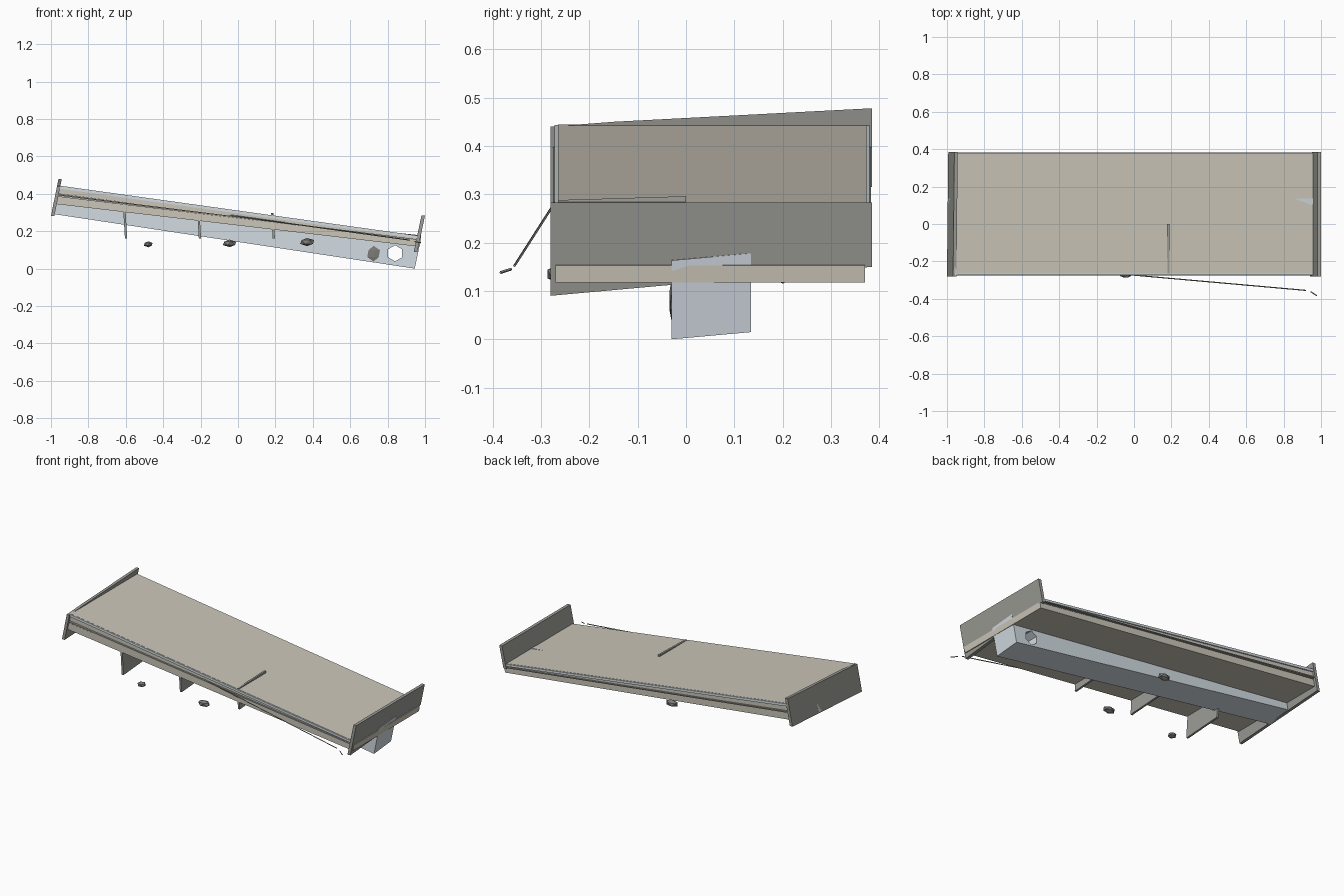
import bpy, bmesh, math
from mathutils import Vector

cube = bpy.data.objects.get("Cube")
if cube:
    bpy.data.objects.remove(cube, do_unlink=True)


def material(name, r, g, b):
    m = bpy.data.materials.new(name)
    m.use_nodes = True
    m.diffuse_color = (r, g, b, 1)
    m.node_tree.nodes["Principled BSDF"].inputs["Base Color"].default_value = (r, g, b, 1)
    return m


TAN = material("warm_tan", .6, .565, .485)
PALE = material("pale_blue_grey", .65, .715, .765)
GREY = material("plate_grey", .33, .33, .305)
DARK = material("dark_grey", .2, .2, .185)


def add_object(name, bm, mat):
    bmesh.ops.recalc_face_normals(bm, faces=bm.faces)
    mesh = bpy.data.meshes.new(name)
    bm.to_mesh(mesh)
    bm.free()
    mesh.materials.append(mat)
    ob = bpy.data.objects.new(name, mesh)
    bpy.context.collection.objects.link(ob)
    return ob


def loft(name, mat, a, b):
    """Solid between two matching outlines."""
    bm = bmesh.new()
    va, vb = [[bm.verts.new(p) for p in ring] for ring in (a, b)]
    bm.faces.new(va)
    bm.faces.new(vb[::-1])
    n = len(va)
    for i in range(n):
        j = (i + 1) % n
        bm.faces.new((va[i], vb[i], vb[j], va[j]))
    return add_object(name, bm, mat)


def beam(name, mat, x, y, left, right, lean=.15, pitch=0):
    """Sloping bar along x; left and right are (bottom, top) heights."""
    def end(px, z):
        skew = lean * (z[1] - z[0])
        low, high = z
        dz = pitch * (y[1] - y[0])
        return [(px, y[0], low), (px, y[1], low + dz),
                (px + skew, y[1], high + dz), (px + skew, y[0], high)]
    return loft(name, mat, end(x[0], left), end(x[1], right))


def plate(name, mat, outline, x_at, thick):
    """Upright plate from a (y, z) outline; x_at gives x for a height."""
    a = [(x_at(z), y, z) for y, z in outline]
    return loft(name, mat, a, [(x + thick, y, z) for x, y, z in a])


# Layered deck
beam("deck_top", TAN, (-.965, .96), (-.265, .373), (.4, .444), (.15, .176))
beam("deck_core", TAN, (-.965, .955), (-.25, .36), (.36, .43), (.125, .165))
beam("deck_bottom", TAN, (-.98, .971), (-.27, .37), (.346, .388), (.117, .153))

# Pale rails and thin grey seams along both long edges
for name, y in (("front_rail", (-.272, -.258)), ("back_rail", (.366, .38))):
    beam(name, PALE, (-.96, .957), y, (.428, .443), (.162, .175))
for name, y in (("front_seam", (-.275, -.25)), ("back_seam", (.36, .383))):
    beam(name, GREY, (-.965, .957), y, (.391, .398), (.153, .157))

# End plates, leaning outward with the deck slope
plate("left_end_plate", GREY,
      [(-.28, .09), (.385, .15), (.385, .283), (-.28, .283)],
      lambda z: .94 + (z - .09) * .21, .019)
plate("right_end_plate", GREY,
      [(-.28, .28), (.385, .315), (.385, .478), (-.15, .45), (-.28, .44)],
      lambda z: -1 + (z - .28) * .2, .018)

# Under-deck box beam with a through hole
box = beam("box_beam", PALE, (-.995, .945), (-.03, .135),
           (.293, .37), (0, .163), lean=.21, pitch=.09)
bpy.ops.mesh.primitive_cylinder_add(vertices=6, radius=.043, depth=1,
                                    location=(.84, .05, .082),
                                    rotation=(math.pi / 2, 0, 0))
cutter = bpy.context.object
cutter.name = "hole_cutter"
cutter.hide_render = True
cutter.hide_set(True)
cutter.display_type = 'WIRE'
cut = box.modifiers.new("hole", 'BOOLEAN')
cut.object = cutter
cut.operation = 'DIFFERENCE'
cut.solver = 'EXACT'

# Hanging fins at the front
for i, (x, top) in enumerate(((-.605, .36), (-.21, .3), (.185, .296))):
    plate(f"fin_{i + 1}", GREY,
          [(-.265, .162), (-.01, .18), (0, top), (-.265, top - .008)],
          lambda z, x=x: x - (z - .17) * .06, .012)

# Faceted knobs, the last one a shallow stud on the box beam
knobs = ((-.48, -.25, .13, .026, .025, .016), (-.045, -.265, .135, .04, .025, .02),
         (-.045, .2, .135, .04, .025, .02), (.37, -.07, .142, .042, .025, .022),
         (.725, -.03, .08, .038, .005, .042))
for i, (x, y, z, *size) in enumerate(knobs):
    bm = bmesh.new()
    bmesh.ops.create_icosphere(bm, subdivisions=1, radius=1)
    bmesh.ops.scale(bm, vec=size, verts=bm.verts)
    knob = add_object(f"knob_{i + 1}", bm, DARK)
    knob.location = (x, y, z)


# Loose rod in front, and its broken tip
def rod(name, start, end, radius):
    a, b = Vector(start), Vector(end)
    bm = bmesh.new()
    bmesh.ops.create_cone(bm, segments=4, radius1=radius, radius2=radius,
                          depth=(b - a).length, cap_ends=True)
    ob = add_object(name, bm, GREY)
    ob.location = (a + b) / 2
    ob.rotation_mode = 'QUATERNION'
    ob.rotation_quaternion = (b - a).to_track_quat('Z', 'Y')


rod("front_rod", (-.04, -.27, .285), (.92, -.355, .152), .003)
rod("rod_tip", (.945, -.362, .145), (.978, -.384, .138), .003)
